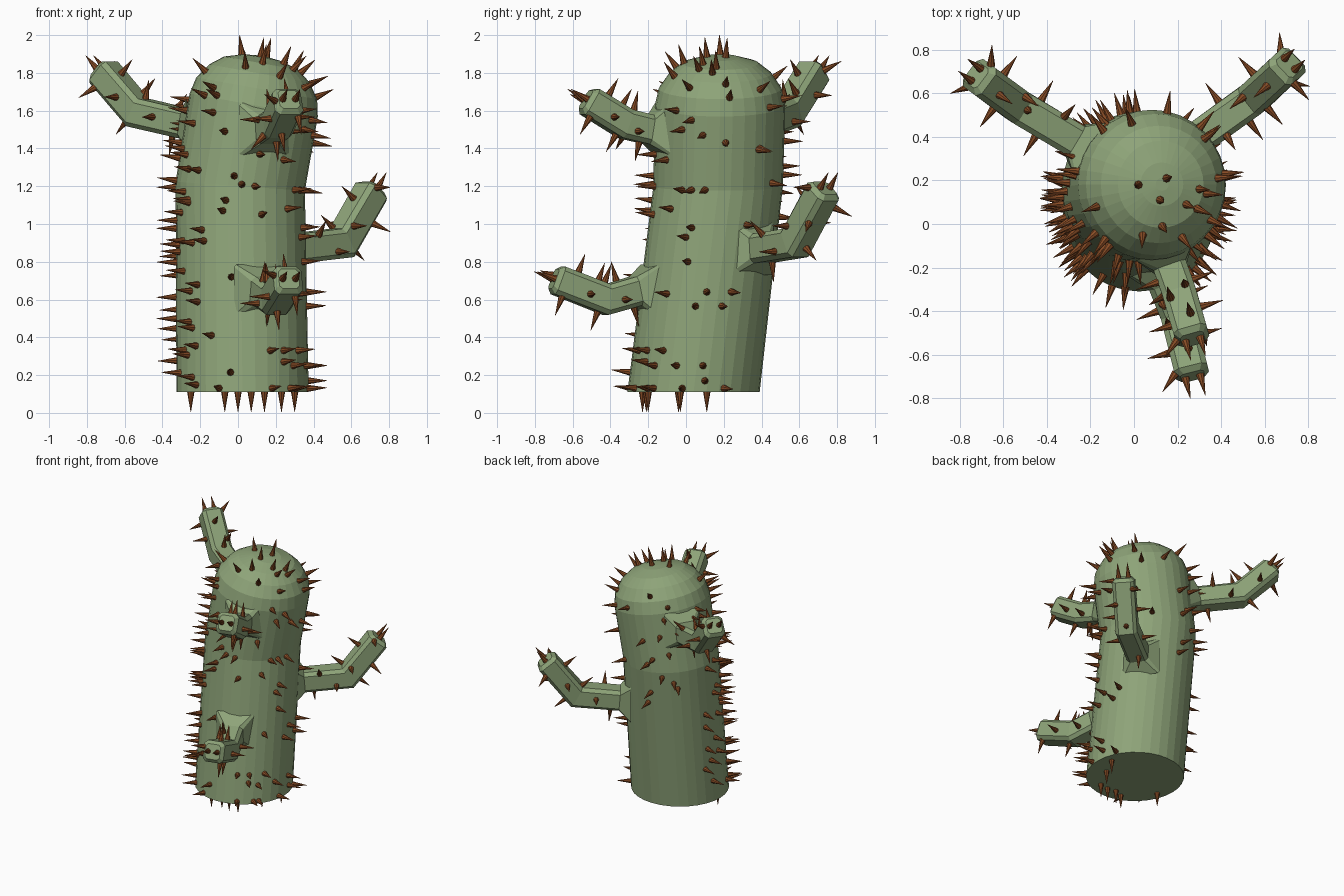
import bpy, bmesh, math, random
from mathutils import Vector, Matrix
from mathutils.bvhtree import BVHTree

if "Cube" in bpy.data.objects:
    bpy.data.objects.remove(bpy.data.objects["Cube"])

random.seed(4)

def material(name, col):
    m = bpy.data.materials.new(name)
    m.diffuse_color = (*col, 1)
    m.use_nodes = True
    m.node_tree.nodes["Principled BSDF"].inputs["Base Color"].default_value = m.diffuse_color
    return m

green = material("green", (0.27, 0.37, 0.19))
brown = material("brown", (0.24, 0.07, 0.018))

def finish(name, bm, mat):
    bmesh.ops.recalc_face_normals(bm, faces=bm.faces)
    tree = BVHTree.FromBMesh(bm)
    me = bpy.data.meshes.new(name)
    bm.to_mesh(me)
    bm.free()
    me.materials.append(mat)
    bpy.context.collection.objects.link(bpy.data.objects.new(name, me))
    return tree

def loft(name, rings, mat):
    bm = bmesh.new()
    loops = [[bm.verts.new(p) for p in r] for r in rings]
    n = len(loops[0])
    for a, b in zip(loops, loops[1:]):
        for i in range(n):
            j = (i + 1) % n
            bm.faces.new((a[i], a[j], b[j], b[i]))
    bm.faces.new(loops[0])
    bm.faces.new(loops[-1])
    return finish(name, bm, mat)

# Trunk: leaning round column with a tilted dome
def disc(c, r, lean):
    q = Vector((0, 0, 1)).rotation_difference(Vector((lean, 0, 1)))
    return [Vector(c) + q @ Vector((r * math.cos(a), r * math.sin(a), 0))
            for a in (2 * math.pi * i / 32 for i in range(32))]

rings = [disc((.024, .04, .11), .35, 0), disc((.012, .17, 1.2), .343, .07)]
dome = Vector((.083, .18, 1.63))
axis = Vector((.18, .01, 1)).normalized()
for h, r in ((0, .345), (.09, .325), (.17, .27), (.225, .2), (.255, .1), (.262, .03)):
    rings.append(disc(dome + axis * h, r, .18))
trunk = loft("trunk", rings, green)

# Arms: bevelled square tubes with a flared root and one elbow
def section(c, t, w, b, stretch=1.0):
    side = t.cross(Vector((0, 0, 1))).normalized()
    up = side.cross(t).normalized()
    k = w - b
    pts = [(w, -k), (w, k), (k, w), (-k, w), (-w, k), (-w, -k), (-k, -w), (k, -w)]
    return [c + side * x + up * (y * stretch) for x, y in pts]

def arm(name, base, elbow, tip):
    base, elbow, tip = Vector(base), Vector(elbow), Vector(tip)
    d1, d2 = (elbow - base).normalized(), (tip - elbow).normalized()
    mid = (d1 + d2).normalized()
    out = Vector((d1.x, d1.y, 0)).normalized()
    w = .078
    tree = loft(name, [
        section(base - out * .03, out, .14, .012),
        section(base + out * .05, d1, w, .024),
        section(elbow, mid, w, .024, 1 / d1.dot(mid)),
        section(tip - d2 * .025, d2, w, .024),
        section(tip, d2, .055, .016)], green)
    return tree, base + out * .08, elbow, tip

arms = [
    arm("upper_left_arm", (-.23, .36, 1.53), (-.53, .54, 1.59), (-.725, .685, 1.82)),
    arm("right_arm", (.26, .37, .87), (.55, .58, .90), (.715, .735, 1.19)),
    arm("upper_front_arm", (.15, -.15, 1.50), (.21, -.32, 1.53), (.27, -.53, 1.66)),
    arm("lower_front_arm", (.12, -.22, .645), (.20, -.42, .60), (.27, -.70, .71)),
]

# Spines: small cones standing on the surface where a ray lands
spines = bmesh.new()

def spine(tree, origin, direction):
    hit, nrm, _, _ = tree.ray_cast(Vector(origin), Vector(direction))
    if hit is None:
        return
    if nrm.dot(Vector(direction)) > 0:
        nrm = -nrm
    q = Vector((0, 0, 1)).rotation_difference(nrm)
    bmesh.ops.create_cone(
        spines, cap_ends=True, segments=8, radius1=.02, radius2=.001, depth=.11,
        matrix=Matrix.Translation(hit + nrm * .05) @ q.to_matrix().to_4x4())

front = [(-.11, 1.68), (-.13, 1.59), (-.07, 1.49), (-.02, 1.255), (.02, 1.21), (.09, 1.2),
         (-.065, 1.125), (-.08, 1.07), (.125, 1.05), (-.18, .91), (-.24, .9), (-.035, .72),
         (-.24, .45), (-.14, .41), (-.04, .215), (-.1, .13), (.18, .13), (.3, .13),
         (.17, .33), (.24, .33), (.24, .27), (.29, .25), (.115, 1.37), (.24, 1.34)]
for x, z in front:
    spine(trunk, (x, -2, z), (0, 1, 0))

right = [(-.02, 1.5), (.03, 1.55), (.09, 1.47), (.21, 1.43), (.39, 1.4), (.03, 1.18),
         (-.02, 1.18), (.1, 1.18), (-.08, 1.08), (.03, .98), (0, .93), (.01, .8), (-.1, .63),
         (.05, .565), (.19, .565), (.11, .64), (.24, .64), (-.12, .33), (.09, .25),
         (-.05, .25), (.1, .17), (-.2, .13), (-.02, .13), (.2, .13), (.21, 1.74),
         (.23, 1.67), (.39, 1.71), (-.05, 1.6), (.14, 1.8), (.02, 1.72)]
for y, z in right:
    spine(trunk, (2, y, z), (-1, 0, 0))

# Top and underside spines
for x, y in [(.02, .18), (.15, .21), (.12, .11), (.24, .09), (.3, .16), (.29, .07),
             (.04, -.05), (.13, -.01), (-.01, .46), (.3, .44), (-.17, .08), (.22, -.06)]:
    spine(trunk, (x, y, 3), (0, 0, -1))
for x, y in [(-.25, -.04), (-.07, -.23), (0, -.2), (.07, -.21), (.14, -.2), (.23, -.03), (.3, .11)]:
    spine(trunk, (x, y, -1), (0, 0, 1))

# Scattered spines on the left and back of the trunk
for i in range(46):
    z = .14 + 1.6 * (i + random.random()) / 46
    y = .04 + .12 * min(z, 1.2) + random.uniform(-.31, .14)
    spine(trunk, (-2, y, z), (1, 0, 0))
for i in range(18):
    spine(trunk, (random.uniform(-.22, .33), 2, .95 + .8 * i / 18), (0, -1, 0))

# Arm spines, circling each segment, plus two at the tip
for tree, a, b, c in arms:
    for p, q, n in ((a, b, 5), (b, c, 7)):
        d = (q - p).normalized()
        side = d.cross(Vector((0, 0, 1))).normalized()
        up = side.cross(d)
        for i in range(n):
            ang = i * 2.4 - 1.6 + random.uniform(-.3, .3)
            r = side * math.cos(ang) + up * math.sin(ang)
            o = p.lerp(q, (i + .5) / n)
            spine(tree, o + r * .3, -r)
    for s in (-1, 1):
        spine(tree, c + d * .3 + side * s * .035, -d)

finish("spines", spines, brown)
